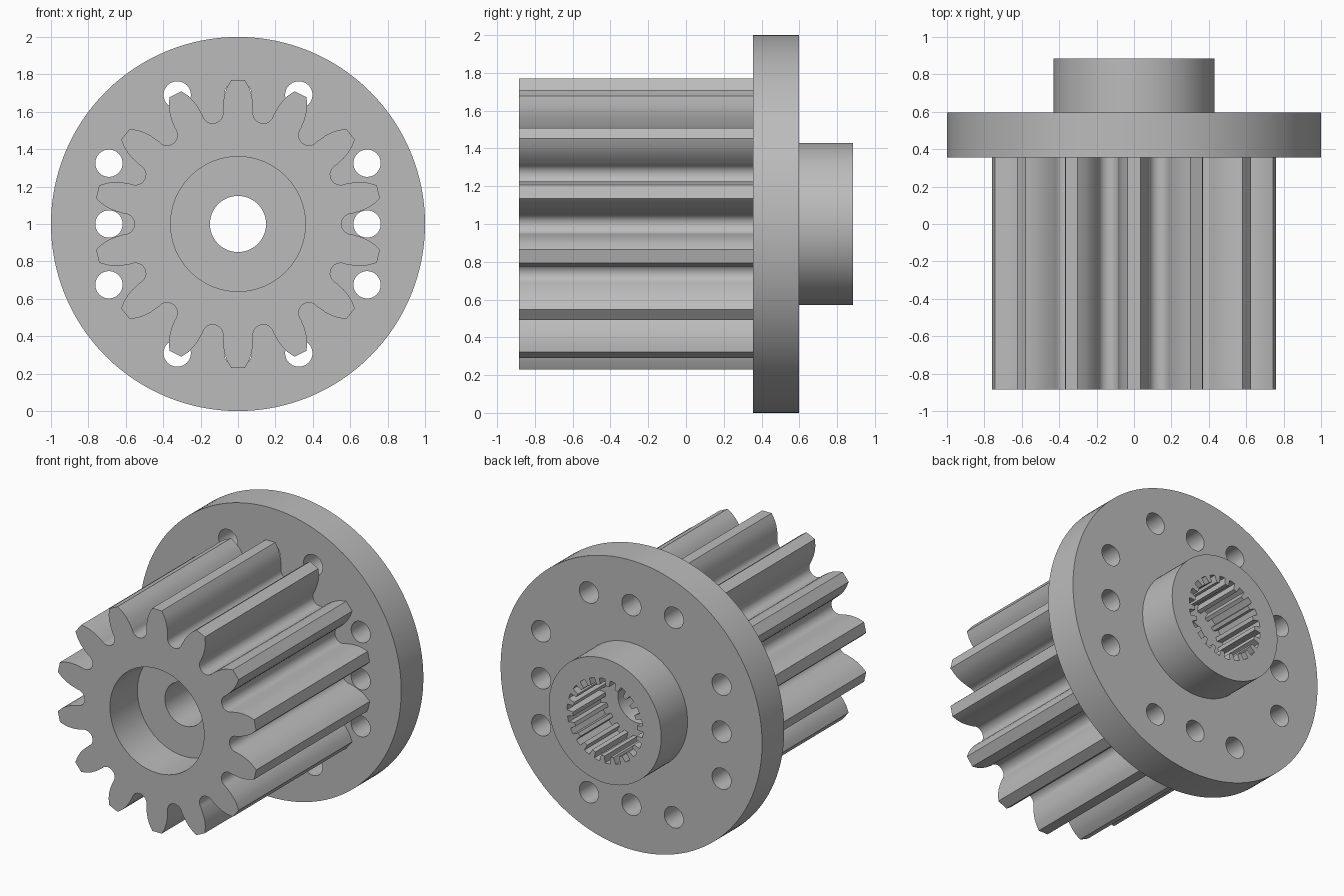
import bpy, bmesh
from math import sin, cos, tau, pi, radians

if "Cube" in bpy.data.objects:
    bpy.data.objects.remove(bpy.data.objects["Cube"])

grey = bpy.data.materials.new("machined grey")
grey.use_nodes = True
grey.diffuse_color = (0.5, 0.5, 0.5, 1)
grey.node_tree.nodes["Principled BSDF"].inputs["Base Color"].default_value = (0.5, 0.5, 0.5, 1)

MID = 1.0       # height of the shaft axis
TEETH = 14
SPLINES = 22


def circle(radius, cx=0, cz=0, sides=96):
    return [(cx + radius * cos(tau * i / sides), cz + radius * sin(tau * i / sides))
            for i in range(sides)]


def turn(point, angle):
    x, z = point
    return (x * cos(angle) - z * sin(angle), x * sin(angle) + z * cos(angle))


def prisms(name, outlines, y0, y1):
    """Extrude closed outlines along the shaft axis into one object."""
    bm = bmesh.new()
    for outline in outlines:
        near = [bm.verts.new((x, y0, MID + z)) for x, z in outline]
        far = [bm.verts.new((x, y1, MID + z)) for x, z in outline]
        bm.faces.new(near)
        bm.faces.new(far[::-1])
        for i in range(len(near)):
            j = (i + 1) % len(near)
            bm.faces.new((near[j], near[i], far[i], far[j]))
    bmesh.ops.recalc_face_normals(bm, faces=bm.faces)
    mesh = bpy.data.meshes.new(name)
    bm.to_mesh(mesh)
    bm.free()
    mesh.materials.append(grey)
    obj = bpy.data.objects.new(name, mesh)
    bpy.context.collection.objects.link(obj)
    return obj


def gear_outline():
    # One tooth pointing up, followed by the round gap on its left
    flank = [(0.081, 0.62), (0.078, 0.66), (0.071, 0.695), (0.059, 0.73), (0.036, 0.77)]
    tooth = flank + [(-x, z) for x, z in flank[::-1]]
    gap = []
    for i in range(13):
        a = pi * i / 12
        gap.append(turn((0.055 * cos(a), 0.608 - 0.055 * sin(a)), pi / TEETH))
    return [turn(p, tau * k / TEETH) for k in range(TEETH) for p in tooth + gap]


def spline_outline():
    # Square-sided internal splines
    steps = [(0.29, 0.0), (0.29, 0.25), (0.29, 0.5), (0.245, 0.56), (0.245, 0.94)]
    return [(r * cos(tau * (k + f) / SPLINES), r * sin(tau * (k + f) / SPLINES))
            for k in range(SPLINES) for r, f in steps]


# Solid parts
gear = prisms("pinion_gear", [gear_outline()], -0.885, 0.355)
flange = prisms("flange", [circle(1.0, sides=128)], 0.355, 0.597)
boss = prisms("rear_boss", [circle(0.43)], 0.597, 0.885)

# Cutters
bore = prisms("bore_cutter", [circle(0.15)], -1.2, 1.2)
pocket = prisms("pocket_cutter", [circle(0.36)], -1.2, -0.585)
socket = prisms("spline_cutter", [spline_outline()], 0.53, 1.2)
spots = [(sx * 0.69, z) for sx in (-1, 1) for z in (-0.325, 0, 0.325)]
spots += [(z, x) for x, z in spots]
bolts = prisms("bolt_hole_cutter", [circle(0.073, x, z, 40) for x, z in spots], 0.2, 0.8)


def cut(obj, cutters):
    bpy.ops.object.select_all(action="DESELECT")
    bpy.context.view_layer.objects.active = obj
    obj.select_set(True)
    for cutter in cutters:
        mod = obj.modifiers.new(cutter.name, "BOOLEAN")
        mod.operation = "DIFFERENCE"
        mod.solver = "EXACT"
        mod.object = cutter
        bpy.ops.object.modifier_apply(modifier=mod.name)
    bpy.ops.object.shade_smooth_by_angle(angle=radians(28))


cut(gear, [pocket, bore])
cut(flange, [bore, socket, bolts])
cut(boss, [socket])
for cutter in (bore, pocket, socket, bolts):
    bpy.data.objects.remove(cutter)
